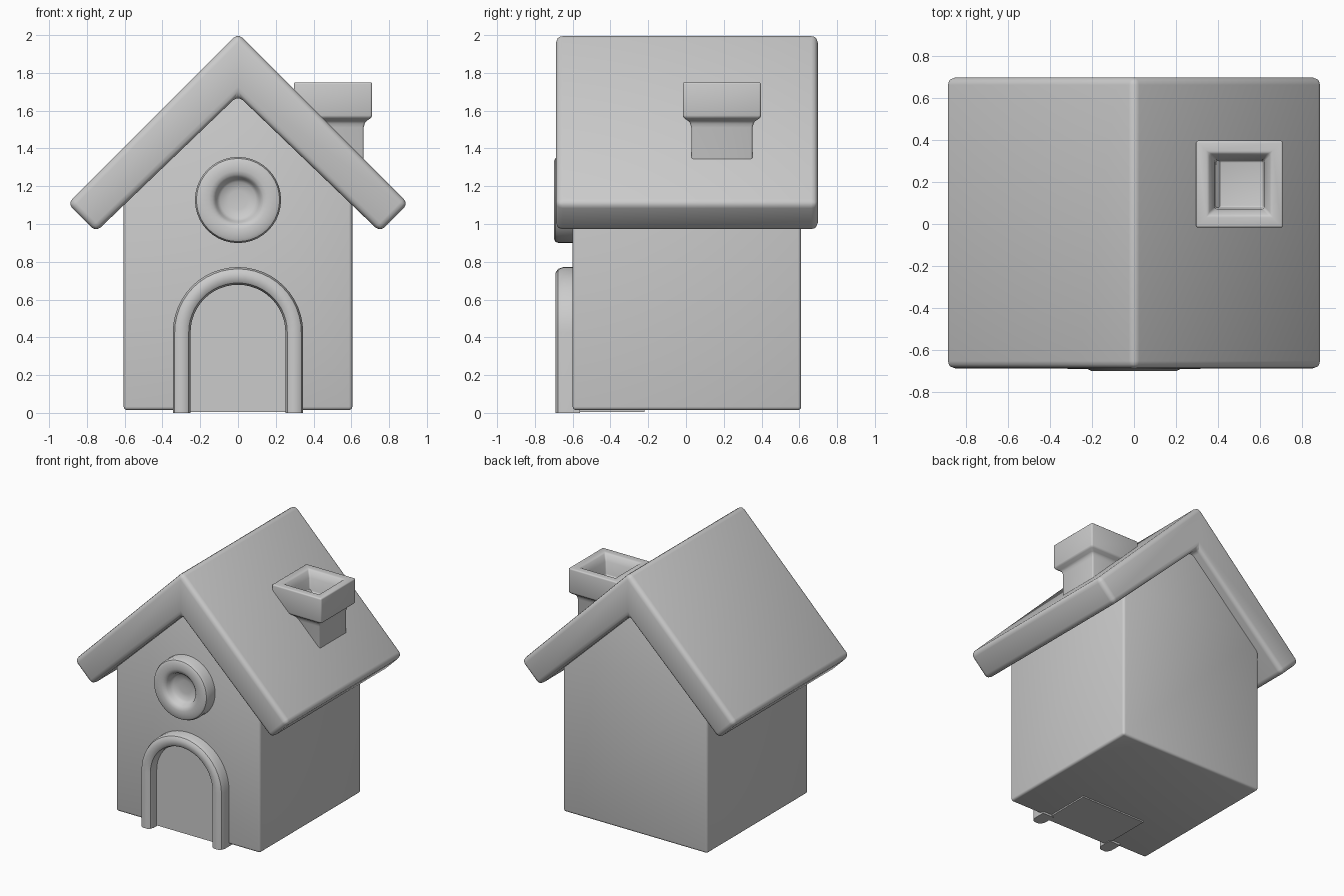
import bpy, bmesh, math

if "Cube" in bpy.data.objects:
    bpy.data.objects.remove(bpy.data.objects["Cube"])

mat = bpy.data.materials.new("plain_grey")
mat.diffuse_color = (0.6, 0.6, 0.6, 1)
mat.use_nodes = True
mat.node_tree.nodes["Principled BSDF"].inputs["Base Color"].default_value = mat.diffuse_color


def finish(name, bm, bevel=0.0, segments=3):
    """Optionally round the hard edges, then turn the bmesh into a smooth-shaded object."""
    bmesh.ops.recalc_face_normals(bm, faces=bm.faces)
    if bevel:
        hard = [e for e in bm.edges if len(e.link_faces) == 2
                and e.calc_face_angle(0) > math.radians(40)]
        bmesh.ops.bevel(bm, geom=hard, offset=bevel, segments=segments,
                        profile=0.5, affect='EDGES', clamp_overlap=True)
        bmesh.ops.recalc_face_normals(bm, faces=bm.faces)
    me = bpy.data.meshes.new(name)
    bm.to_mesh(me)
    bm.free()
    me.materials.append(mat)
    me.shade_smooth()
    me.set_sharp_from_angle(angle=math.radians(35))
    ob = bpy.data.objects.new(name, me)
    bpy.context.collection.objects.link(ob)
    return ob


def prism(name, outline, y0, y1, bevel=0.0):
    """Extrude an (x, z) outline from y0 to y1."""
    bm = bmesh.new()
    face = bm.faces.new([bm.verts.new((x, y0, z)) for x, z in outline])
    new = bmesh.ops.extrude_face_region(bm, geom=[face])["geom"]
    bmesh.ops.translate(bm, vec=(0, y1 - y0, 0),
                        verts=[v for v in new if isinstance(v, bmesh.types.BMVert)])
    return finish(name, bm, bevel)


def loft(name, rings, closed=True, bevel=0.0):
    """Bridge consecutive rings of points and cap both ends."""
    bm = bmesh.new()
    loops = [[bm.verts.new(p) for p in ring] for ring in rings]
    n = len(loops[0])
    for a, b in zip(loops, loops[1:]):
        for i in range(n):
            j = (i + 1) % n
            bm.faces.new((a[i], a[j], b[j], b[i]))
    bm.faces.new(loops[0])
    bm.faces.new(loops[-1])
    return finish(name, bm, bevel)


def arch(radius, centre_z, base_z, steps=24):
    """Points and outward directions along an upright arch."""
    pts = [(radius, base_z, 1, 0)]
    for i in range(steps + 1):
        a = math.pi * i / steps
        c, s = math.cos(a), math.sin(a)
        pts.append((radius * c, centre_z + radius * s, c, s))
    pts.append((-radius, base_z, -1, 0))
    return pts


# Walls with gable ends
prism("house_walls", [(-0.605, 0.015), (0.605, 0.015), (0.605, 1.22),
                      (0, 1.77), (-0.605, 1.22)], -0.6, 0.61, 0.018)

# Roof: one folded slab
prism("roof", [(0, 2.01), (-0.902, 1.108), (-0.752, 0.958), (0, 1.68),
               (0.752, 0.958), (0.902, 1.108)], -0.688, 0.698, 0.035)

# Door panel
prism("door", [(x, z) for x, z, _, _ in arch(0.27, 0.43, 0.005)], -0.615, -0.22)

# Rounded door frame swept round the arch
section = [(-0.047, -0.56), (-0.047, -0.65), (-0.037, -0.677), (-0.018, -0.69),
           (0.018, -0.69), (0.037, -0.677), (0.047, -0.65), (0.047, -0.56)]
loft("door_frame", [[(x + o * dx, y, z + o * dz) for o, y in section]
                    for x, z, dx, dz in arch(0.298, 0.427, 0.0)])

# Round window: rim with a dished centre, turned about the y axis
window = [(0.228, -0.55), (0.228, -0.675), (0.220, -0.692), (0.205, -0.70),
          (0.155, -0.70), (0.135, -0.694), (0.12, -0.68), (0.112, -0.655),
          (0.095, -0.638), (0.05, -0.63)]
N = 40
loft("round_window", [[(r * math.cos(2 * math.pi * i / N), y,
                        1.127 + r * math.sin(2 * math.pi * i / N)) for i in range(N)]
                      for r, y in window])

# Chimney: square stack, flared cap and sunken flue
stack = [(0.162, 1.25), (0.162, 1.51), (0.170, 1.54), (0.207, 1.565),
         (0.207, 1.75), (0.150, 1.75), (0.118, 1.70), (0.112, 1.60)]
cx, cy = 0.503, 0.19
loft("chimney", [[(cx + sx * h, cy + sy * h, z)
                  for sx, sy in ((-1, -1), (1, -1), (1, 1), (-1, 1))]
                 for h, z in stack], bevel=0.01)
